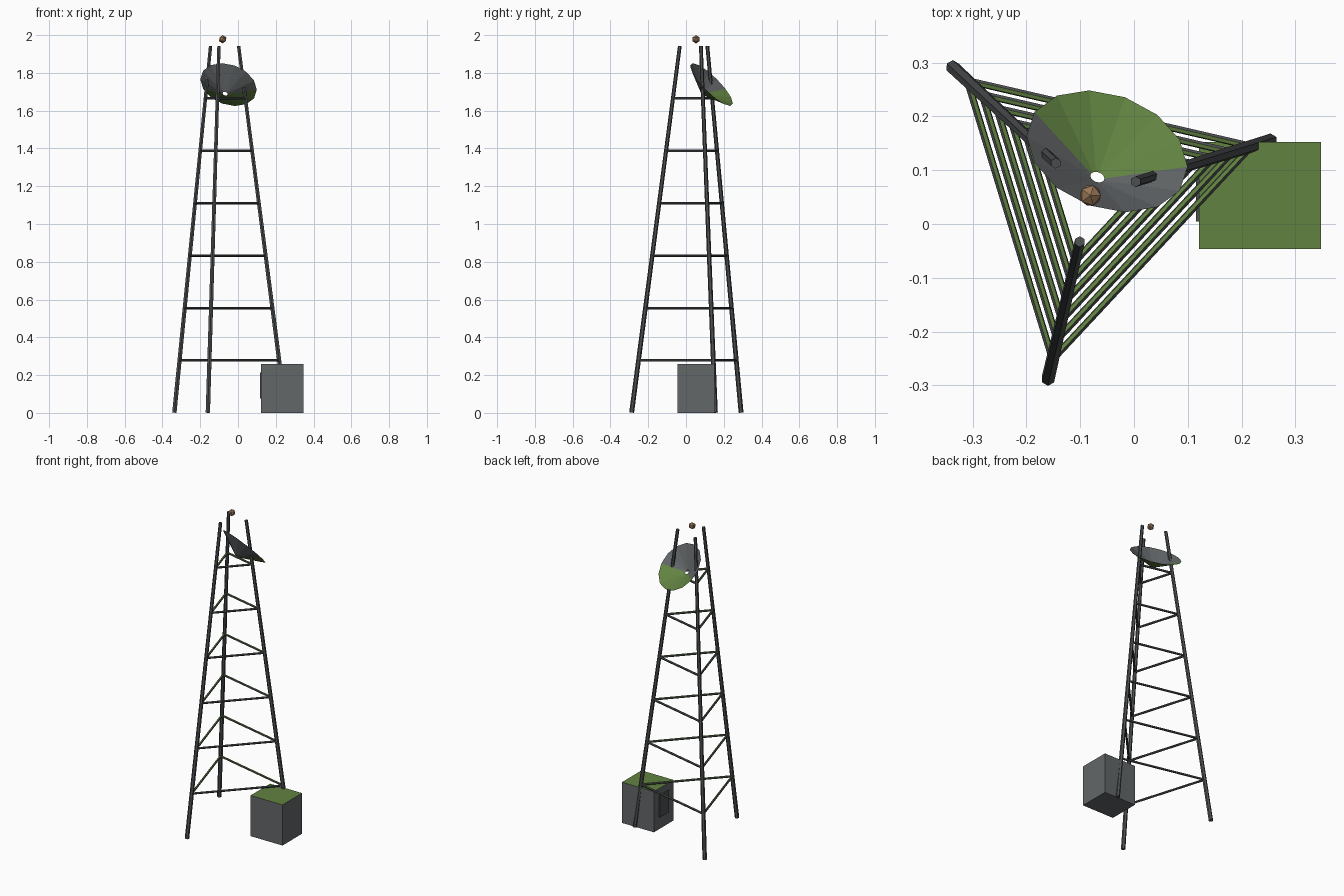
import bpy, bmesh, math
from mathutils import Vector

cube = bpy.data.objects.get("Cube")
if cube:
    bpy.data.objects.remove(cube, do_unlink=True)


def material(name, rgb):
    m = bpy.data.materials.new(name)
    m.use_nodes = True
    m.diffuse_color = (*rgb, 1)
    m.node_tree.nodes["Principled BSDF"].inputs["Base Color"].default_value = (*rgb, 1)
    return m


STEEL = material("dark steel", (0.075, 0.08, 0.083))
GREY = material("panel grey", (0.125, 0.135, 0.14))
GREEN = material("moss green", (0.12, 0.225, 0.053))
BROWN = material("copper brown", (0.32, 0.18, 0.095))


def finish(bm, name, mats, moss=None):
    """Make the object; faces steeper upward than moss get the second material."""
    if moss is not None:
        bm.normal_update()
        for f in bm.faces:
            f.material_index = int(f.normal.z > moss)
    me = bpy.data.meshes.new(name)
    bm.to_mesh(me)
    bm.free()
    for m in mats:
        me.materials.append(m)
    ob = bpy.data.objects.new(name, me)
    bpy.context.collection.objects.link(ob)
    return ob


def ring(bm, centre, u, v, r, sides, start=0.0):
    angles = [start + math.tau * k / sides for k in range(sides)]
    return [bm.verts.new(centre + r * (u * math.cos(a) + v * math.sin(a))) for a in angles]


def bridge(bm, a, b):
    n = len(a)
    return [bm.faces.new((a[k], a[(k + 1) % n], b[(k + 1) % n], b[k])) for k in range(n)]


def bar(name, p, q, r0, r1, ref, roll, mats, moss=None):
    """Six-sided bar from p to q."""
    d = (q - p).normalized()
    u = (ref - d * ref.dot(d)).normalized()
    v = d.cross(u)
    bm = bmesh.new()
    a = ring(bm, p, u, v, r0, 6, roll)
    b = ring(bm, q, u, v, r1, 6, roll)
    bridge(bm, a, b)
    bm.faces.new(a[::-1])
    bm.faces.new(b)
    bmesh.ops.recalc_face_normals(bm, faces=bm.faces[:])
    return finish(bm, name, mats, moss)


def box(name, lo, hi, mats, moss=None):
    bm = bmesh.new()
    bmesh.ops.create_cube(bm, size=1)
    lo, hi = Vector(lo), Vector(hi)
    bmesh.ops.scale(bm, vec=hi - lo, verts=bm.verts[:])
    bmesh.ops.translate(bm, vec=(lo + hi) / 2, verts=bm.verts[:])
    return finish(bm, name, mats, moss)


# Three-legged mast
AXIS = Vector((-0.081, 0.053, 0))
HEIGHT = 1.942
UP = Vector((0, 0, 1))
ANGLES = [math.radians(17 + 120 * k) for k in range(3)]
NAMES = ["left", "back_right", "front"]


def leg_point(k, z):
    r = 0.35 + (0.088 - 0.35) * z / HEIGHT
    a = ANGLES[k % 3]
    return AXIS + Vector((r * math.cos(a), r * math.sin(a), z))


for k in range(3):
    radial = Vector((math.cos(ANGLES[k]), math.sin(ANGLES[k]), 0))
    bar(NAMES[k] + "_leg", leg_point(k, 0.002), leg_point(k, HEIGHT),
        0.013, 0.010, radial, 0.2, [STEEL])
    # Cross braces, mossy on the upper inward face
    for level in range(1, 7):
        z = HEIGHT * level / 7
        bar(f"{NAMES[k]}_brace_{level}", leg_point(k, z), leg_point(k + 1, z),
            0.0068, 0.0068, UP, math.radians(15), [STEEL, GREEN], 0.8)

# Dish: open cone with a hole in its centre, lower side mossy
n = Vector((0.26, 0.68, 0.68)).normalized()
u = (Vector((1, 0, 0)) - n * n.x).normalized()
v = n.cross(u)
bm = bmesh.new()
inner = ring(bm, Vector((-0.068, 0.087, 1.69)), u, v, 0.0135, 14)
outer = ring(bm, Vector((-0.05, 0.135, 1.738)), u, v, 0.155, 14)
for k, f in enumerate(bridge(bm, outer, inner)):
    f.material_index = int(k < 6)
finish(bm, "dish", [GREY, GREEN])

# Beacon above the mast
bm = bmesh.new()
bmesh.ops.create_icosphere(bm, subdivisions=1, radius=0.022)
bmesh.ops.translate(bm, vec=AXIS + Vector((0, 0, 1.978)), verts=bm.verts[:])
finish(bm, "beacon", [BROWN])

# Equipment cabinet and its door
box("cabinet", (0.121, -0.046, 0), (0.347, 0.152, 0.26), [GREY, GREEN], 0.7)
box("cabinet_door", (0.1155, 0.005, 0.075), (0.122, 0.1, 0.215), [STEEL])
